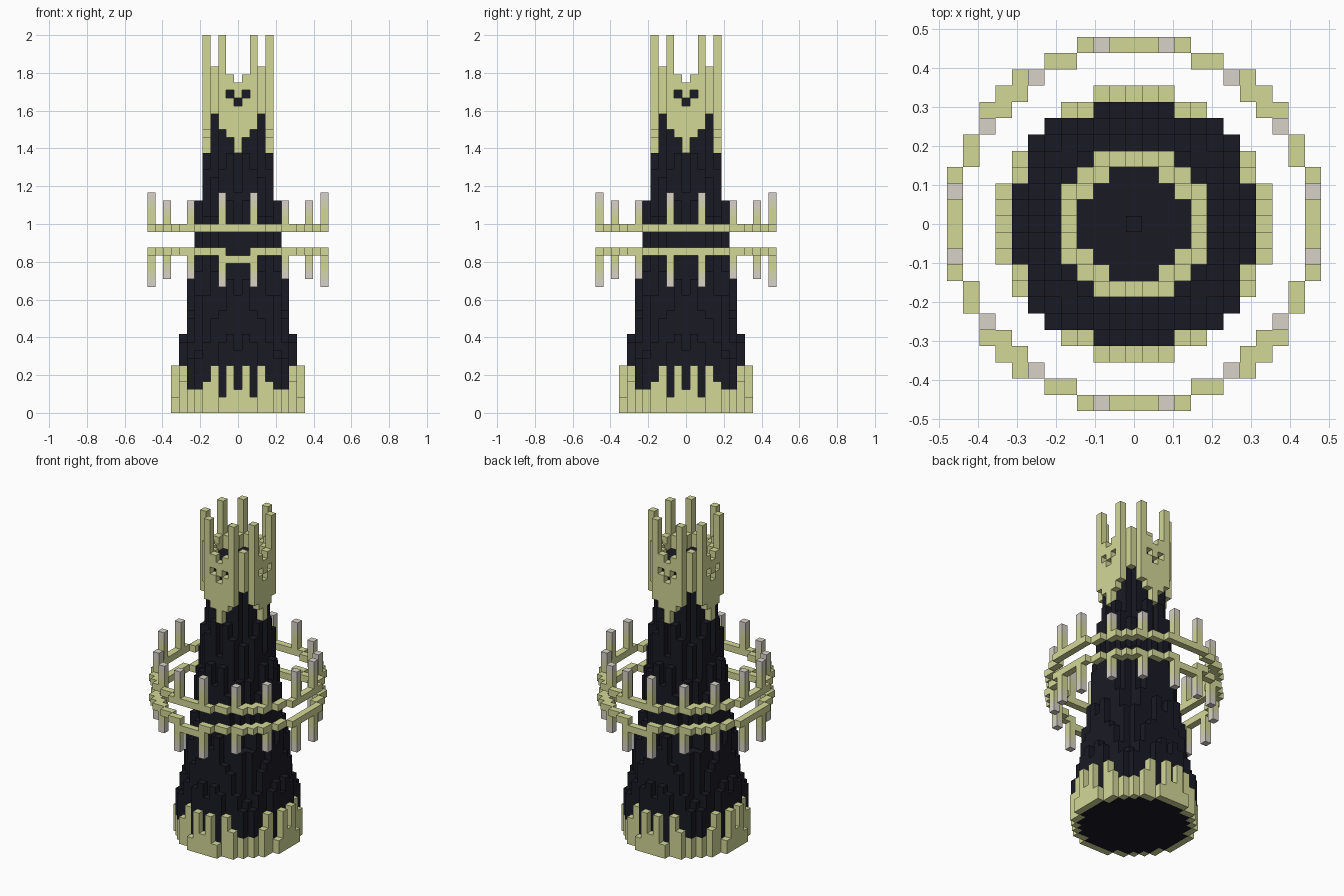
import bpy
import bmesh
import math
from mathutils import Vector

if "Cube" in bpy.data.objects:
    bpy.data.objects.remove(bpy.data.objects["Cube"])

UNIT = 1 / 24  # edge of one block


def material(name, rgb):
    mat = bpy.data.materials.new(name)
    mat.use_nodes = True
    color = (*rgb, 1)
    mat.diffuse_color = color
    mat.node_tree.nodes["Principled BSDF"].inputs["Base Color"].default_value = color
    return mat


MATS = {
    "dark": material("dark_stone", (0.010, 0.010, 0.018)),
    "olive": material("pale_olive", (0.65, 0.69, 0.31)),
    "blend": material("olive_grey", (0.66, 0.67, 0.43)),
    "grey": material("tip_grey", (0.68, 0.65, 0.58)),
}

parts = {}   # part name -> {block: colour}
filled = {}  # block -> part name


def put(part, i, j, k, color):
    parts.setdefault(part, {})[(i, j, k)] = color
    filled[(i, j, k)] = part


def column(part, i, j, low, high, color):
    for k in range(low, high):
        put(part, i, j, k, color)


def disc(radius):
    """Yield each block of a round plan with its ring number."""
    for i in range(-radius, radius + 1):
        for j in range(-radius, radius + 1):
            ring = math.ceil(math.hypot(i, j) - 0.48)
            if ring <= radius:
                yield i, j, max(ring, 0), min(abs(i), abs(j))


# Jagged heights, indexed by distance from the nearest axis
BODY = {
    8: [0, 0, 0, 0, 0, 7],
    7: [8, 10, 9, 12, 9, 8],
    6: [15, 17, 13, 18, 15],
    5: [24, 27, 23, 25],
    4: [28, 33, 31, 30],
}
SKIRT = [3, 6, 2, 6, 4, 3]
CROWN_LOW = [33, 35, 36, 38]
CROWN_HIGH = [42, 43, 48, 44]

# Tapered body, base skirt and overhanging crown
for i, j, ring, m in disc(8):
    if ring == 8:
        column("base_skirt", i, j, 0, SKIRT[m], "olive")
        column("body", i, j, SKIRT[m], BODY[8][m], "dark")
    elif ring >= 5:
        column("body", i, j, 0, BODY[ring][m], "dark")
    elif ring == 4 and max(abs(i), abs(j)) == 3 and m == 2:
        column("body", i, j, 0, 38, "dark")
        column("crown", i, j, 38, 43, "olive")
    elif ring == 4:
        column("body", i, j, 0, BODY[4][m], "dark")
        column("crown", i, j, CROWN_LOW[m], CROWN_HIGH[m], "olive")
    else:
        column("body", i, j, 0, 42 if ring == 0 else 41, "dark")

# Face holes on the four sides of the crown
for side in (-4, 4):
    for across, k in ((-1, 40), (1, 40), (0, 39)):
        for block in ((across, side, k), (side, across, k)):
            del parts["crown"][block]
            del filled[block]

# Two floating hoops with spikes
for i, j, ring, m in disc(11):
    if ring != 11:
        continue
    dropped = abs(j) == 11 and abs(i) <= 1
    put("upper_hoop", i, j, 23, "olive")
    put("lower_hoop", i, j, 19 if dropped else 20, "olive")
    long_spike = m == 2
    if long_spike or (m == 6 and max(abs(i), abs(j)) == 9):
        length = 5 if long_spike else 4
        for n in range(1, length):
            color = {length - 1: "grey", length - 2: "blend"}.get(n, "olive")
            put("upper_spikes", i, j, 23 + n, color)
            put("lower_spikes", i, j, 20 - n, color)

AXES = [Vector(a) for a in ((1, 0, 0), (0, 1, 0), (0, 0, 1))]


def build(name, blocks):
    """Make one object from the exposed faces of its blocks."""
    bm = bmesh.new()
    cache = {}
    names = sorted(set(blocks.values()))

    def vert(p):
        key = tuple(round(c * 2) for c in p)
        if key not in cache:
            cache[key] = bm.verts.new(p * UNIT)
        return cache[key]

    for block, color in blocks.items():
        center = Vector(block) + Vector((0, 0, 0.5))
        for a in range(3):
            for sign in (-1, 1):
                normal = AXES[a] * sign
                if tuple(int(c) for c in Vector(block) + normal) in filled:
                    continue
                u, v = AXES[(a + 1) % 3] / 2, AXES[(a + 2) % 3] / 2 * sign
                mid = center + normal / 2
                corners = (mid - u - v, mid + u - v, mid + u + v, mid - u + v)
                face = bm.faces.new([vert(p) for p in corners])
                face.material_index = names.index(color)
    mesh = bpy.data.meshes.new(name)
    bm.to_mesh(mesh)
    bm.free()
    for color in names:
        mesh.materials.append(MATS[color])
    obj = bpy.data.objects.new(name, mesh)
    bpy.context.collection.objects.link(obj)


for part_name, part_blocks in parts.items():
    build(part_name, part_blocks)
